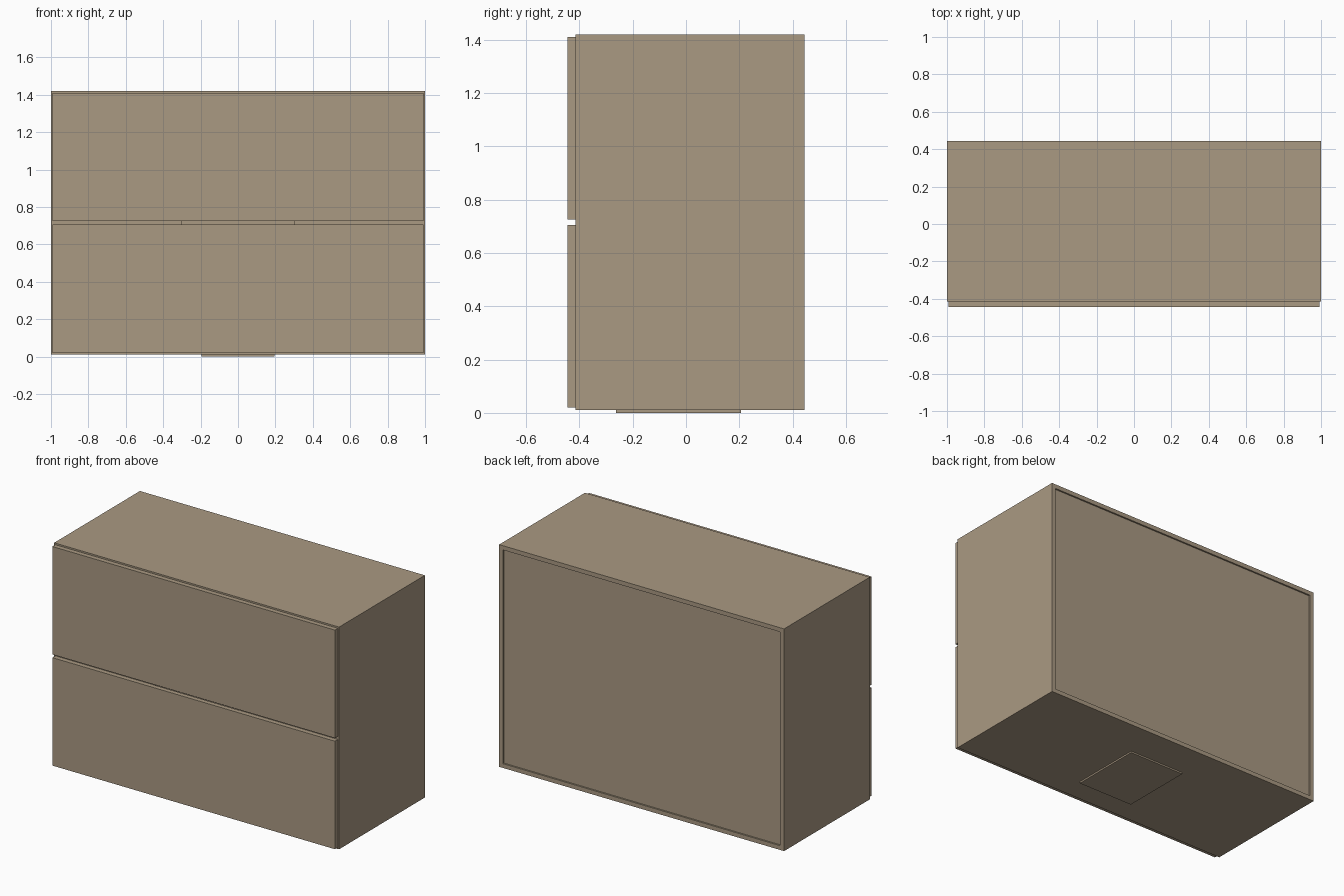
import bpy, bmesh

if "Cube" in bpy.data.objects:
    bpy.data.objects.remove(bpy.data.objects["Cube"])

wood = bpy.data.materials.new("warm_taupe")
wood.diffuse_color = (0.40, 0.32, 0.225, 1)
wood.use_nodes = True
wood.node_tree.nodes["Principled BSDF"].inputs["Base Color"].default_value = wood.diffuse_color


def finish(name, bm):
    bmesh.ops.recalc_face_normals(bm, faces=bm.faces)
    me = bpy.data.meshes.new(name)
    bm.to_mesh(me)
    bm.free()
    me.materials.append(wood)
    ob = bpy.data.objects.new(name, me)
    bpy.context.collection.objects.link(ob)
    return ob


def box(name, x0, x1, y0, y1, z0, z1):
    bm = bmesh.new()
    bmesh.ops.create_cube(bm, size=1)
    for v in bm.verts:
        v.co.x = x1 if v.co.x > 0 else x0
        v.co.y = y1 if v.co.y > 0 else y0
        v.co.z = z1 if v.co.z > 0 else z0
    return finish(name, bm)


def rect(x, z0, z1):
    return [(-x, z0), (x, z0), (x, z1), (-x, z1)]


# Carcass: one rectangular tube made of sides, top and bottom
T = 0.027
Y0, Y1, Z0, Z1 = -0.415, 0.445, 0.01, 1.42
bm = bmesh.new()
outer, inner = rect(1, Z0, Z1), rect(1 - T, Z0 + T, Z1 - T)
rings = [[bm.verts.new((x, y, z)) for x, z in loop]
         for loop, y in ((outer, Y0), (outer, Y1), (inner, Y1), (inner, Y0))]
for a, b in zip(rings, rings[1:] + rings[:1]):
    for i in range(4):
        j = (i + 1) % 4
        bm.faces.new((a[i], a[j], b[j], b[i]))
finish("carcass", bm)

# Back panel, slightly recessed in the carcass
box("back_panel", -1 + T, 1 - T, 0.42, 0.435, Z0 + T, Z1 - T)

# Two drawer fronts with a narrow gap between them
for name, z0, z1 in (("lower_drawer_front", 0.02, 0.705),
                     ("upper_drawer_front", 0.725, 1.41)):
    box(name, -0.992, 0.992, -0.445, Y0, z0, z1)

# Rail behind the gap, set back in the middle as a finger grip
box("centre_rail", -0.3, 0.3, -0.385, -0.36, 0.69, 0.74)
for side, name in ((-1, "left_rail"), (1, "right_rail")):
    a, b = sorted((side * 0.3, side * (1 - T)))
    box(name, a, b, Y0, -0.36, 0.69, 0.74)

# Thin mounting plate under the body
box("base_plate", -0.195, 0.195, -0.262, 0.207, 0, Z0)
